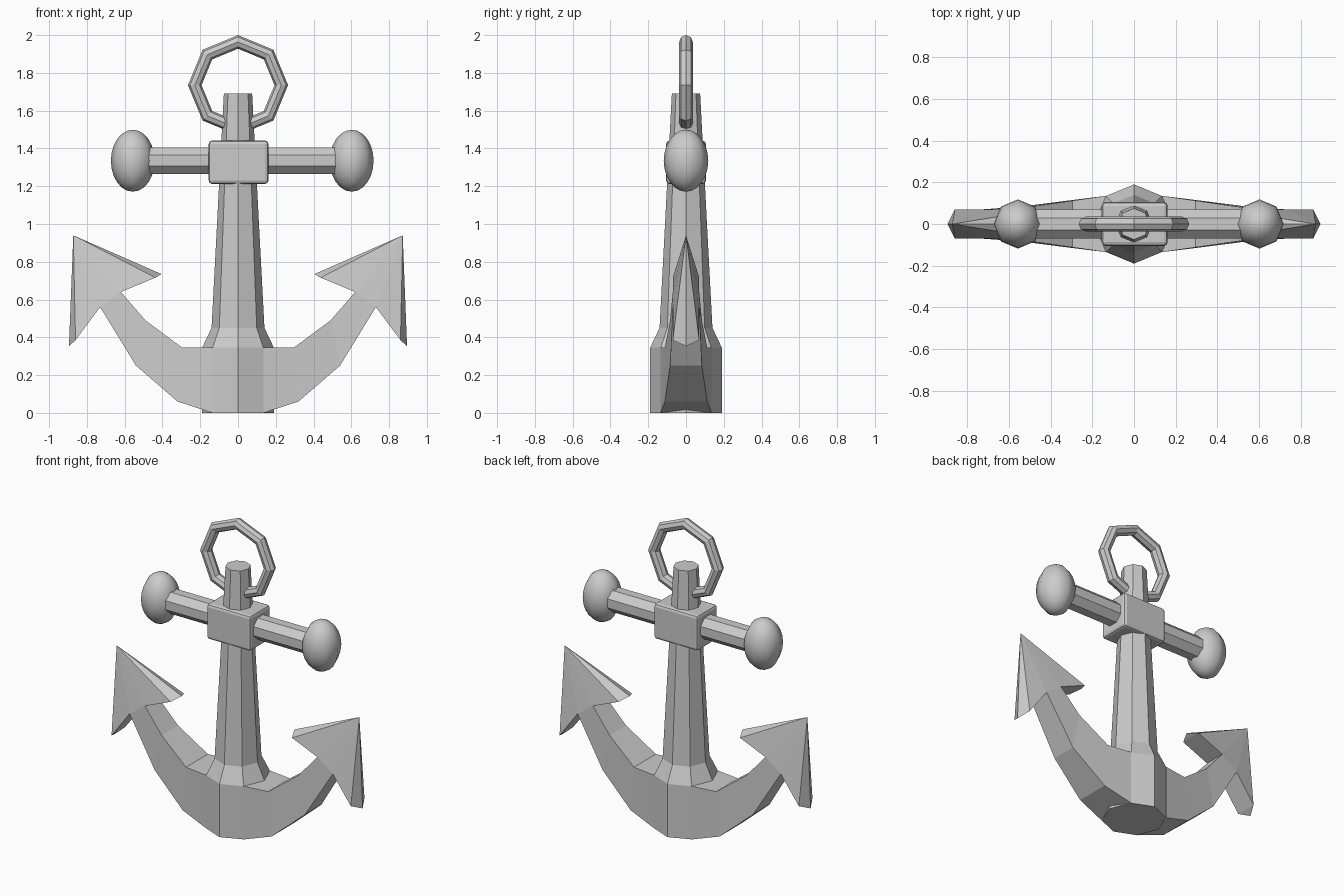
import bpy, bmesh, math
from mathutils import Matrix

if "Cube" in bpy.data.objects:
    bpy.data.objects.remove(bpy.data.objects["Cube"])


def finish(bm, name):
    bmesh.ops.recalc_face_normals(bm, faces=bm.faces)
    me = bpy.data.meshes.new(name)
    bm.to_mesh(me)
    bm.free()
    ob = bpy.data.objects.new(name, me)
    bpy.context.collection.objects.link(ob)
    return ob


def skin(bm, loops, cap_start=True, cap_end=True):
    """Bridge equal-length vertex loops into a tube."""
    rows = [[bm.verts.new(p) for p in loop] for loop in loops]
    n = len(rows[0])
    for a, b in zip(rows, rows[1:]):
        for i in range(n):
            j = (i + 1) % n
            bm.faces.new((a[i], a[j], b[j], b[i]))
    if cap_start:
        bm.faces.new(rows[0])
    if cap_end:
        bm.faces.new(rows[-1])


def octagon(r, z):
    return [(r * math.cos(k * math.pi / 4), r * math.sin(k * math.pi / 4), z) for k in range(8)]


# Shank with flared foot and octagonal crown
bm = bmesh.new()
skin(bm, [octagon(r, z) for r, z in ((.19, 0), (.19, .345), (.14, .45), (.075, 1.69))])
finish(bm, "shank")

# Curved arms: box sections as (lower x, z), (upper x, z), half thickness
sections = [((.135, 0), (.135, .345), .135), ((.32, .06), (.295, .345), .112),
            ((.54, .25), (.49, .49), .084), ((.73, .56), (.62, .64), .07)]


def arm(side, name):
    bm = bmesh.new()
    skin(bm, [[(side * lo[0], -h, lo[1]), (side * up[0], -h, up[1]),
               (side * up[0], h, up[1]), (side * lo[0], h, lo[1])]
              for lo, up, h in sections])
    finish(bm, name)


# Flukes: barbed arrow heads narrowing to a point
def fluke(side, name):
    bm = bmesh.new()

    def v(x, y, z):
        return bm.verts.new((side * x, y, z))
    tip = v(.872, 0, .94)
    inner, outer = v(.405, 0, .735), v(.895, 0, .353)
    rows = [[v(x, y, z) for x, z in ((.437, .716), (.62, .64), (.73, .56), (.86, .385))]
            for y in (-.07, .07)]
    for row in rows:
        for a, b in zip(row, row[1:]):
            bm.faces.new((tip, a, b))
        bm.faces.new((tip, inner, row[0]))
        bm.faces.new((tip, row[3], outer))
    f, b = rows
    for i in range(3):
        bm.faces.new((f[i], f[i + 1], b[i + 1], b[i]))
    bm.faces.new((inner, f[0], b[0]))
    bm.faces.new((outer, f[3], b[3]))
    finish(bm, name)


for side, label in ((-1, "left"), (1, "right")):
    arm(side, label + "_arm")
    fluke(side, label + "_fluke")

# Stock: eight-sided cross bar
SZ = 1.335
bm = bmesh.new()
r = .07 / math.cos(math.pi / 8)
skin(bm, [[(x, r * math.cos((k + .5) * math.pi / 4), SZ + r * math.sin((k + .5) * math.pi / 4))
           for k in range(8)] for x in (-.555, .6)])
finish(bm, "stock")

# Egg-shaped knobs on the stock ends
for x, label in ((-.557, "left"), (.602, "right")):
    bm = bmesh.new()
    bmesh.ops.create_uvsphere(bm, u_segments=8, v_segments=12, radius=1)
    bmesh.ops.transform(bm, verts=bm.verts, matrix=Matrix.Translation((x, 0, SZ))
                        @ Matrix.Diagonal((.116, .118, .164, 1)))
    for face in bm.faces:
        face.smooth = True
    finish(bm, label + "_knob")

# Bevelled collar block where stock meets shank
bm = bmesh.new()
bmesh.ops.create_cube(bm, size=1)
bmesh.ops.transform(bm, verts=bm.verts, matrix=Matrix.Translation((.003, 0, 1.327))
                    @ Matrix.Diagonal((.316, .21, .23, 1)))
collar = finish(bm, "collar")
bev = collar.modifiers.new("bevel", "BEVEL")
bev.width = .018
bev.segments = 2

# Faceted ring through the shank top
bpy.ops.mesh.primitive_torus_add(major_segments=8, minor_segments=8, major_radius=.229,
                                 minor_radius=.036, location=(0, 0, 1.735),
                                 rotation=(math.pi / 2, 0, 0))
bpy.context.object.name = "ring"
